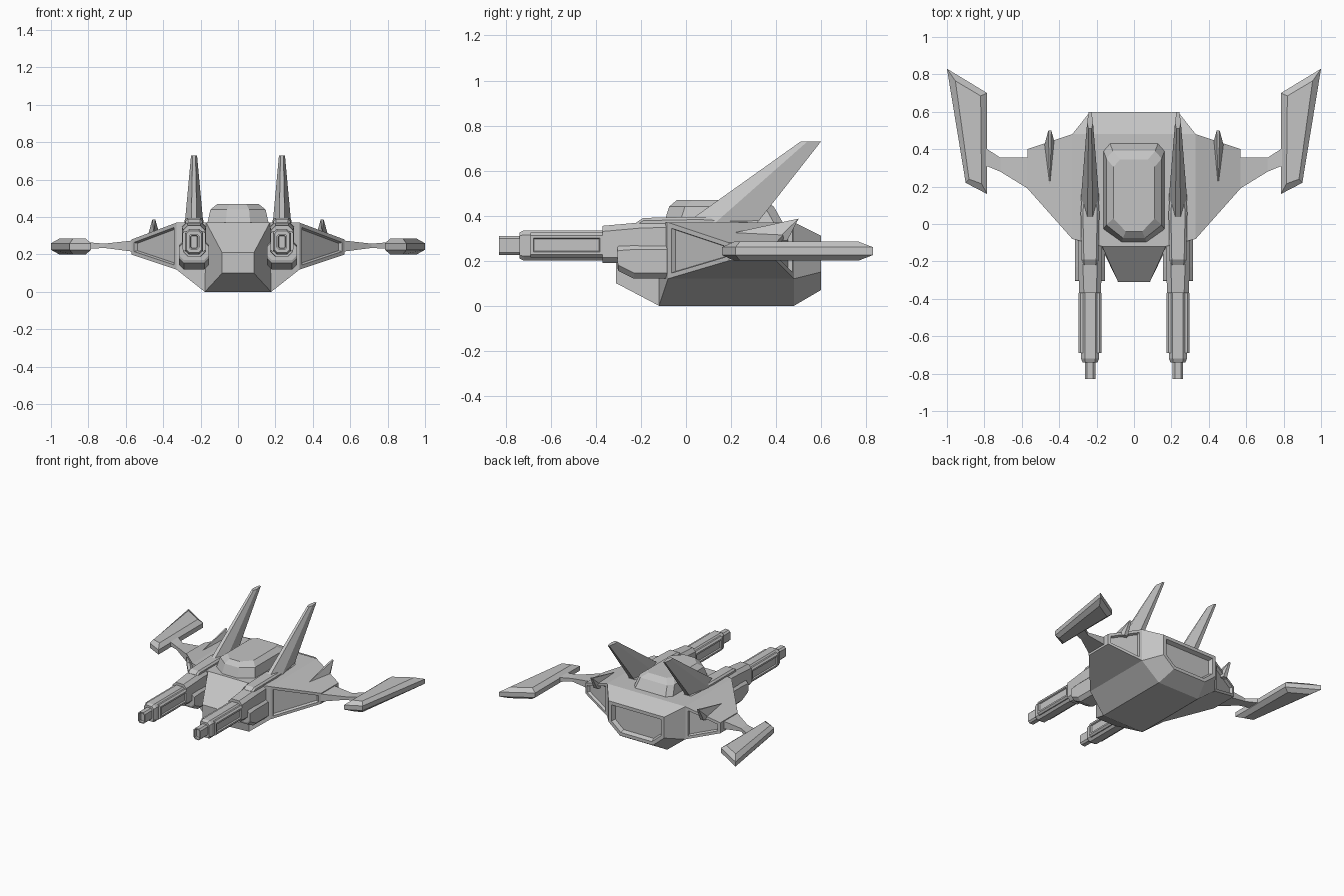
import bpy, bmesh
from mathutils import Vector

if "Cube" in bpy.data.objects:
    bpy.data.objects.remove(bpy.data.objects["Cube"])

grey = bpy.data.materials.new("hull grey")
grey.diffuse_color = (0.55, 0.55, 0.55, 1)
grey.use_nodes = True
grey.node_tree.nodes["Principled BSDF"].inputs["Base Color"].default_value = grey.diffuse_color


def finish(name, bm, mirror=True):
    bmesh.ops.recalc_face_normals(bm, faces=bm.faces)
    me = bpy.data.meshes.new(name)
    bm.to_mesh(me)
    bm.free()
    me.materials.append(grey)
    ob = bpy.data.objects.new(name, me)
    bpy.context.collection.objects.link(ob)
    if mirror:
        m = ob.modifiers.new("mirror", 'MIRROR')
        m.use_mirror_merge = False
    return ob


def loft(rings):
    """Closed skin through rings of equal point count."""
    bm = bmesh.new()
    vs = [[bm.verts.new(p) for p in r] for r in rings]
    n = len(vs[0])
    for a, b in zip(vs, vs[1:]):
        for i in range(n):
            bm.faces.new((a[i], a[(i + 1) % n], b[(i + 1) % n], b[i]))
    bm.faces.new(vs[0])
    bm.faces.new(vs[-1])
    bmesh.ops.recalc_face_normals(bm, faces=bm.faces)
    return bm


def octagon(y, cx, hw, z0, z1, c):
    """Chamfered rectangle across the y axis."""
    return [(cx + x, y, z) for x, z in (
        (-hw, z0 + c), (-hw + c, z0), (hw - c, z0), (hw, z0 + c),
        (hw, z1 - c), (hw - c, z1), (-hw + c, z1), (-hw, z1 - c))]


def recess(bm, faces, rim, bevel, depth):
    """Flat rim, then a sunken panel."""
    for t, d in ((rim, 0), (bevel, -depth)):
        bmesh.ops.inset_individual(bm, faces=faces, thickness=t, depth=d,
                                   use_even_offset=True)


# --- main hull ---
P = dict(
    B1=(.177, -.12, 0), B2=(.177, .48, 0),
    K1=(.14, .6, .07), K2=(.235, .6, .15), K3=(.235, .6, .31),
    L1=(.33, -.08, .12), U1=(.33, -.08, .37),
    L2=(.57, .19, .20), U2=(.57, .19, .28),
    L3=(.57, .40, .20), U3=(.57, .40, .28),
    L4=(.33, .48, .12), U4=(.33, .48, .37),
    F2=(.17, -.12, .37), N1=(.085, -.31, .10), N2=(.085, -.31, .21))
bm = bmesh.new()
V = [{k: bm.verts.new((s * x, y, z)) for k, (x, y, z) in P.items()} for s in (1, -1)]
back = None
for strip in ("B1 B2", "N1 B1", "B2 K1", "N1 N2", "N2 F2", "F2 U1 U4", "U4 K3", "K1 K2 K3"):
    ks = strip.split()
    back = bm.faces.new([V[0][k] for k in ks] + [V[1][k] for k in reversed(ks)])
panels = []
for side in V:
    for quad in ("N1 B1 F2 N2", "B1 L1 U1 F2", "L1 L2 U2 U1", "L2 L3 U3 U2", "U1 U2 U3 U4",
                 "L3 L4 U4 U3", "L4 K2 K3 U4", "B2 L4 K2 K1", "B1 B2 L4 L1", "L1 L4 L3 L2"):
        f = bm.faces.new([side[k] for k in quad.split()])
        if quad in ("L1 L2 U2 U1", "L3 L4 U4 U3"):
            panels.append(f)
bmesh.ops.recalc_face_normals(bm, faces=bm.faces)
recess(bm, panels, .02, .006, .02)
recess(bm, [back], .025, .012, .03)
finish("hull", bm, False)

# --- canopy ---
def canopy_ring(hw, yb, yf, z):
    half = [(hw - .035, yb), (hw, yb - .04), (hw, yf + .07), (hw * .4, yf)]
    return [(x, y, z) for x, y in half] + [(-x, y, z) for x, y in reversed(half)]

finish("canopy", loft([canopy_ring(.165, .435, -.10, .36),
                       canopy_ring(.148, .39, -.075, .44),
                       canopy_ring(.11, .345, -.04, .47)]), False)

# --- engine pods and guns ---
CX = .235
finish("gun_housing", loft([octagon(y, CX, hw, z0, z1, c) for y, hw, z0, z1, c in (
    (-.37, .058, .19, .355, .025), (-.20, .064, .19, .37, .025), (.0, .064, .19, .375, .025))]))
finish("lower_pod", loft([octagon(y, CX, .08, z0, z1, .025) for y, z0, z1 in (
    (-.305, .17, .265), (-.30, .155, .27), (-.23, .12, .275), (-.05, .12, .275))]))
bm = loft([octagon(y, CX, hw, z0, z1, c) for y, hw, z0, z1, c in (
    (-.74, .04, .21, .325, .015), (-.72, .048, .20, .335, .02), (-.36, .048, .20, .335, .02))])
finish("barrel", bm)
# slotted side sleeve around each barrel
bm = loft([octagon(y, CX, .062, .215, .325, .012) for y in (-.69, -.37)])
recess(bm, [f for f in bm.faces if abs(f.normal.x) > .9], .012, .004, .01)
finish("barrel_sleeve", bm)
bm = loft([octagon(y, CX, .028, .225, .31, .012) for y in (-.83, -.72)])
recess(bm, [f for f in bm.faces if f.normal.y < -.9], .008, .003, .02)
finish("muzzle", bm)

# --- tall swept fins with front fairing ---
finish("fin_fairing", loft([octagon(y, CX, hw, .34, z1, .012) for y, hw, z1 in (
    (-.22, .042, .37), (-.19, .045, .39), (.06, .05, .395), (.32, .03, .38))]))

def fin_ring(z, yf, ym, yb, front, mid, rear):
    return [(CX - front, yf, z), (CX + front, yf, z), (CX + mid, ym, z),
            (CX + rear, yb, z), (CX - rear, yb, z), (CX - mid, ym, z)]

finish("tall_fin", loft([fin_ring(.36, -.01, .12, .31, .015, .05, .02),
                         fin_ring(.73, .51, .54, .6, .008, .016, .008)]))

# --- small wing fins ---
bm = bmesh.new()
for dx, y, z in ((0, .17, .315), (0, .17, .29), (.008, .5, .387), (-.008, .5, .387),
                 (.035, .40, .29), (-.035, .40, .29), (.015, .45, .29), (-.015, .45, .29)):
    bm.verts.new((.45 + dx, y, z))
bmesh.ops.convex_hull(bm, input=bm.verts)
bmesh.ops.dissolve_limit(bm, angle_limit=.02, verts=bm.verts, edges=bm.edges)
finish("small_fin", bm)

# --- struts out to the winglets ---
finish("strut", loft([[(x, y0, z0), (x, y1, z0), (x, y1, z1), (x, y0, z1)]
                      for x, y0, y1, z0, z1 in (
    (.56, .185, .355, .215, .275), (.715, .28, .355, .235, .258), (.80, .315, .41, .23, .265))]))

# --- winglets ---
outer = [(1, .83), (.785, .70), (.785, .16), (.90, .22)]
inner = [(.955, .765), (.82, .685), (.815, .215), (.882, .24)]
finish("winglet", loft([[(x, y, z) for x, y in ring] for ring, z in (
    (inner, .20), (outer, .225), (outer, .26), (inner, .285))]))
